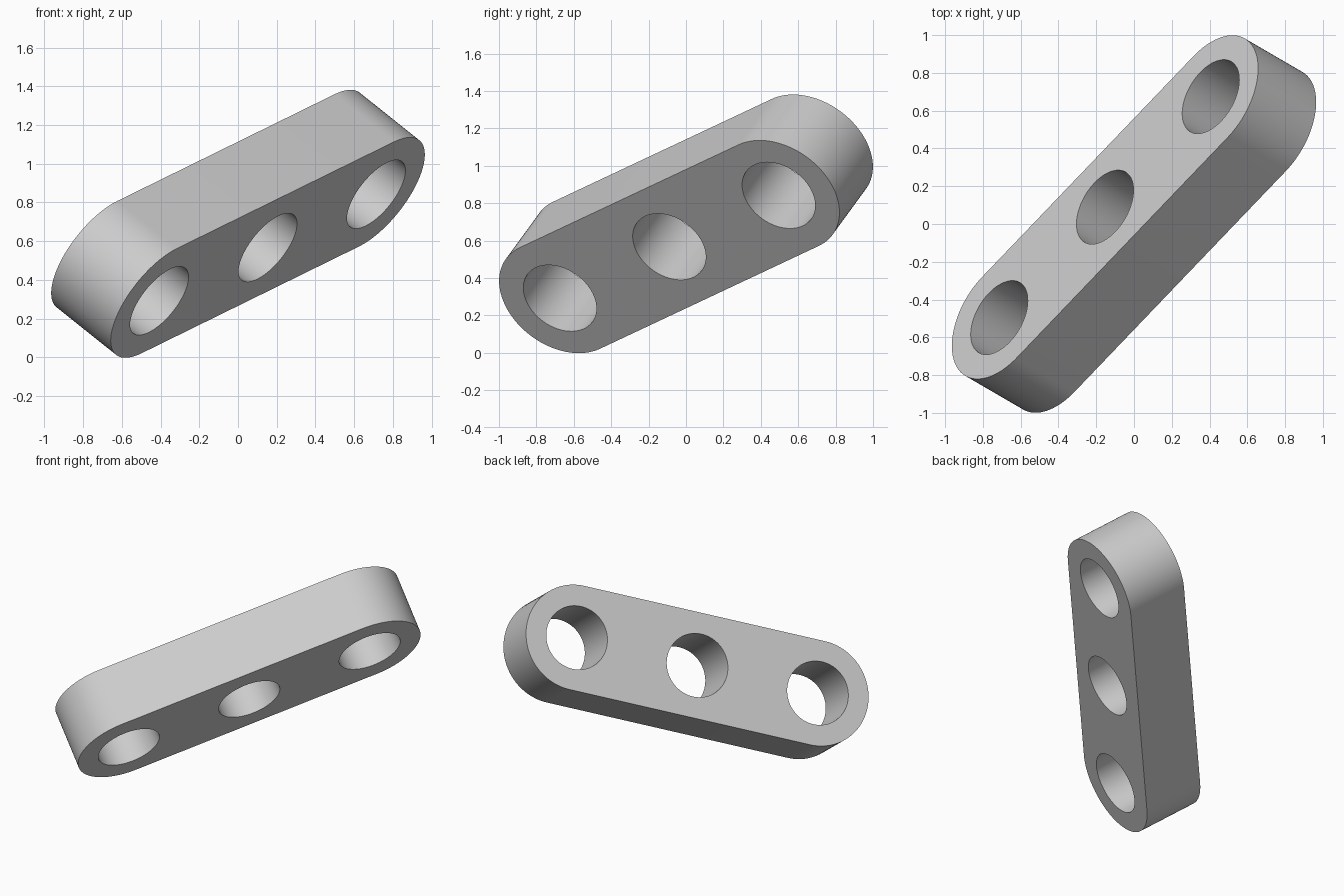
import bpy, bmesh, math
from mathutils import Matrix, Vector

cube = bpy.data.objects.get("Cube")
if cube:
    bpy.data.objects.remove(cube, do_unlink=True)

SPACING = 0.855      # distance between hole centres
OUTER_R = 0.357      # radius of the rounded ends
HOLE_R = 0.215
THICKNESS = 0.432
SEGMENTS = 96

grey = bpy.data.materials.new("light grey")
grey.use_nodes = True
colour = (0.6, 0.6, 0.6, 1)
grey.diffuse_color = colour
grey.node_tree.nodes["Principled BSDF"].inputs["Base Color"].default_value = colour


def arc(cx, radius, start, sweep, count):
    """Evenly spaced points along an arc centred on the long axis."""
    angles = [start + sweep * i / count for i in range(count + 1)]
    return [(cx + radius * math.cos(a), radius * math.sin(a)) for a in angles]


def add_loop(bm, points):
    """Closed ring of edges on the lower face plane."""
    verts = [bm.verts.new((x, y, -THICKNESS / 2)) for x, y in points]
    return [bm.edges.new((a, b)) for a, b in zip(verts, verts[1:] + verts[:1])]


# Flat profile: rounded bar outline with three round holes
bm = bmesh.new()
half = SEGMENTS // 2
outline = (arc(SPACING, OUTER_R, -math.pi / 2, math.pi, half)
           + arc(-SPACING, OUTER_R, math.pi / 2, math.pi, half))
edges = add_loop(bm, outline)
for i in (-1, 0, 1):
    edges += add_loop(bm, arc(i * SPACING, HOLE_R, 0, math.tau, SEGMENTS)[:-1])
bmesh.ops.triangle_fill(bm, edges=edges, use_beauty=True)

# Thickness
result = bmesh.ops.extrude_face_region(bm, geom=bm.faces[:], use_keep_orig=True)
top = [g for g in result["geom"] if isinstance(g, bmesh.types.BMVert)]
bmesh.ops.translate(bm, verts=top, vec=(0, 0, THICKNESS))
bmesh.ops.recalc_face_normals(bm, faces=bm.faces[:])

mesh = bpy.data.meshes.new("link_bar")
bm.to_mesh(mesh)
bm.free()
mesh.materials.append(grey)
link = bpy.data.objects.new("link_bar", mesh)
bpy.context.collection.objects.link(link)

# Tilted pose: long axis rises to the back left, holes point forward and down
along = Vector((0.56, 0.585, 0.275)).normalized()
across = Vector((0.708, -0.417, -0.569)).cross(along).normalized()
normal = along.cross(across)
pose = Matrix((along, across, normal)).transposed().to_4x4()
link.matrix_world = Matrix.Translation((0, 0, 0.69)) @ pose

bpy.ops.object.select_all(action="DESELECT")
link.select_set(True)
bpy.context.view_layer.objects.active = link
bpy.ops.object.shade_smooth_by_angle(angle=math.radians(30))
